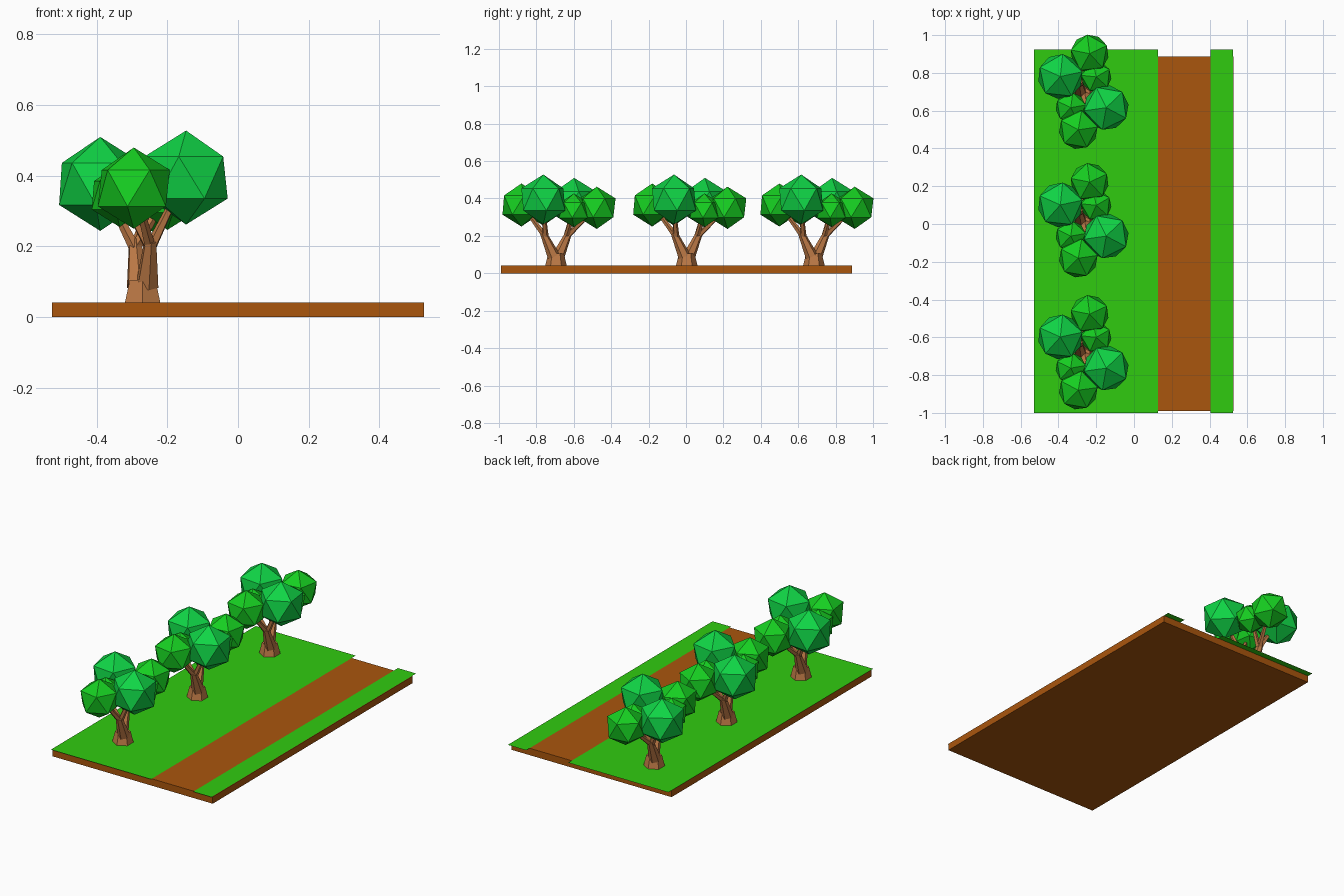
import bpy, bmesh
from math import radians
from mathutils import Vector, Matrix

if "Cube" in bpy.data.objects:
    bpy.data.objects.remove(bpy.data.objects["Cube"])


def material(name, rgb):
    m = bpy.data.materials.new(name)
    m.diffuse_color = (*rgb, 1)
    m.use_nodes = True
    m.node_tree.nodes["Principled BSDF"].inputs["Base Color"].default_value = m.diffuse_color
    return m


EARTH = material("earth", (0.40, 0.093, 0.004))
GRASS = material("grass", (0.03, 0.60, 0.005))
BARK = material("bark", (0.50, 0.19, 0.06))
LEAF = material("leaf", (0.008, 0.62, 0.015))
LEAF_COOL = material("leaf_cool", (0.005, 0.66, 0.06))


def finish(name, bm, mat):
    bmesh.ops.recalc_face_normals(bm, faces=bm.faces)
    me = bpy.data.meshes.new(name)
    bm.to_mesh(me)
    bm.free()
    me.materials.append(mat)
    ob = bpy.data.objects.new(name, me)
    bpy.context.collection.objects.link(ob)
    return ob


def slab(name, x0, x1, y0, y1, z0, z1, mat):
    bm = bmesh.new()
    bmesh.ops.create_cube(bm, size=1)
    for v in bm.verts:
        v.co = (x1 if v.co.x > 0 else x0, y1 if v.co.y > 0 else y0, z1 if v.co.z > 0 else z0)
    return finish(name, bm, mat)


def sheet(name, x0, x1, y0, y1, z, mat):
    bm = bmesh.new()
    bm.faces.new([bm.verts.new(p) for p in ((x0, y0, z), (x1, y0, z), (x1, y1, z), (x0, y1, z))])
    return finish(name, bm, mat)


def limb(bm, a, b, ra, rb, sides):
    """Tapered branch from a to b."""
    a, b = Vector(a), Vector(b)
    d = b - a
    mat = Matrix.Translation((a + b) / 2) @ d.to_track_quat('Z', 'Y').to_matrix().to_4x4()
    bmesh.ops.create_cone(bm, cap_ends=True, segments=sides, radius1=ra, radius2=rb,
                          depth=d.length, matrix=mat)


# Ground slab with two thin grass sheets beside the bare path
slab("earth_base", -0.527, 0.527, -0.99, 0.888, 0, 0.041, EARTH)
sheet("grass_wide", -0.53, 0.128, -1.0, 0.923, 0.0425, GRASS)
sheet("grass_narrow", 0.405, 0.525, -1.0, 0.923, 0.0425, GRASS)

# Leaf clumps: centre relative to the tree, radius, turn, material
CLUMPS = [
    ((0.035, 0.218, 0.350), 0.113, 25, LEAF),
    ((-0.120, 0.097, 0.377), 0.133, 12, LEAF_COOL),
    ((0.123, -0.068, 0.395), 0.133, 188, LEAF_COOL),
    ((-0.025, -0.185, 0.365), 0.115, 8, LEAF),
    ((0.070, 0.095, 0.337), 0.090, 30, LEAF),
    ((-0.065, -0.068, 0.345), 0.090, 10, LEAF),
]

for i, ty in enumerate((-0.695, 0.004, 0.684)):
    root = Vector((-0.27, ty, 0))
    # Flared trunk, two main limbs, three twigs on each
    bm = bmesh.new()
    limb(bm, (0, 0, 0.04), (0, 0, 0.105), 0.058, 0.042, 6)
    for s, targets in ((-1, (2, 3, 5)), (1, (0, 1, 4))):
        fork = Vector((-0.022 * s, 0.068 * s, 0.215))
        limb(bm, (-0.013 * s, 0.012 * s, 0.09), fork, 0.034, 0.018, 6)
        for t in targets:
            limb(bm, fork - Vector((0, 0.012 * s, 0.02)), fork.lerp(Vector(CLUMPS[t][0]), 0.75), 0.017, 0.009, 5)
    finish(f"trunk_{i}", bm, BARK).location = root
    # Twenty-sided leaf clumps
    for k, (pos, r, turn, mat) in enumerate(CLUMPS):
        bm = bmesh.new()
        bmesh.ops.create_icosphere(bm, subdivisions=1, radius=r,
                                   matrix=Matrix.Rotation(radians(turn), 4, 'Z'))
        finish(f"leaf_clump_{i}_{k}", bm, mat).location = root + Vector(pos)
